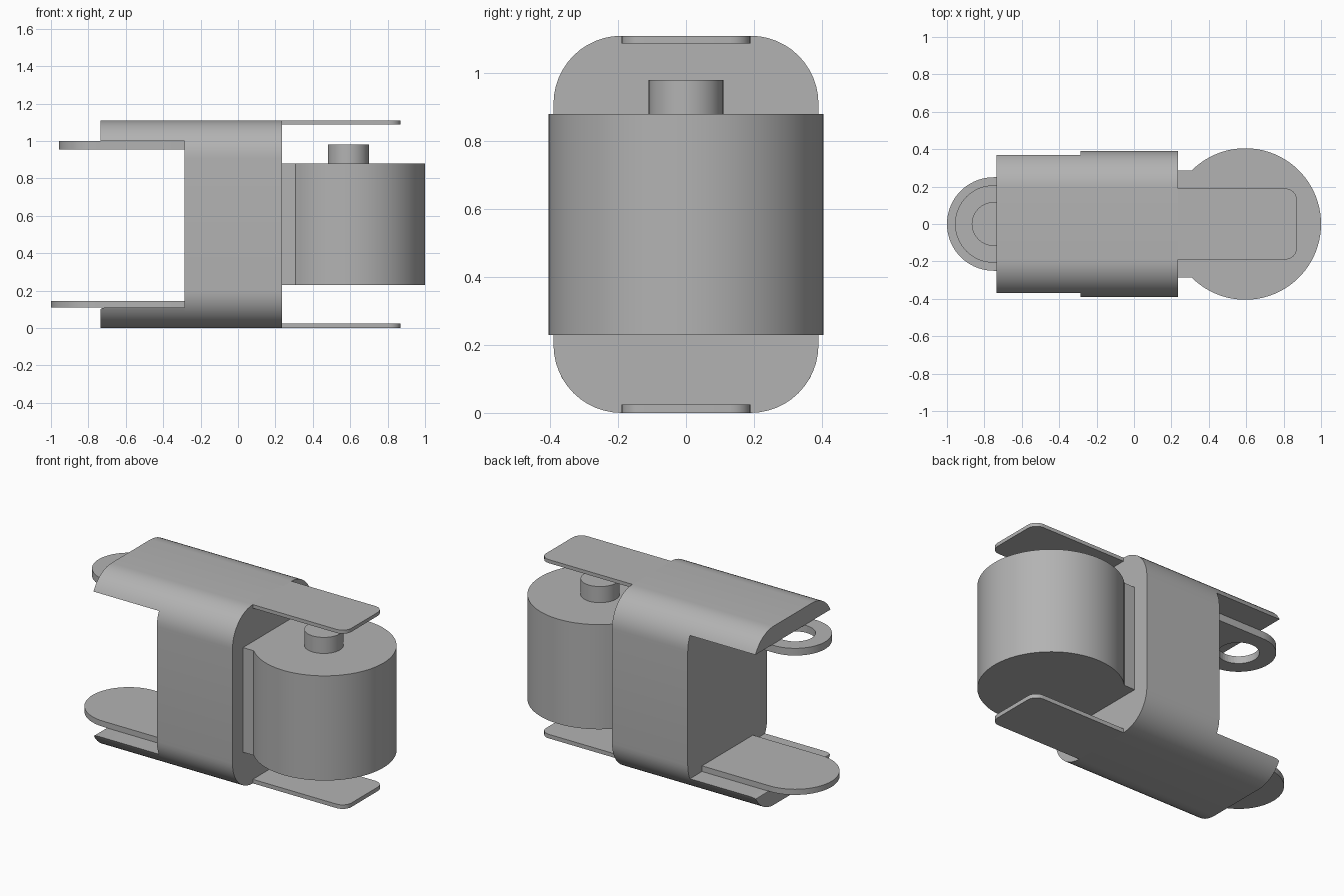
import bpy, bmesh
from math import sin, cos, pi, radians

cube = bpy.data.objects.get("Cube")
if cube:
    bpy.data.objects.remove(cube, do_unlink=True)

grey = bpy.data.materials.new("plain grey")
grey.use_nodes = True
COLOUR = (0.45, 0.45, 0.45, 1)
grey.diffuse_color = COLOUR
grey.node_tree.nodes["Principled BSDF"].inputs["Base Color"].default_value = COLOUR


def arc(cx, cy, r, a0, a1, n=12):
    """Points on an arc, angles in degrees."""
    angles = [radians(a0 + (a1 - a0) * i / n) for i in range(n + 1)]
    return [(cx + r * cos(a), cy + r * sin(a)) for a in angles]


def rounded_rect(u0, u1, v0, v1, r):
    return (arc(u1 - r, v0 + r, r, -90, 0) + arc(u1 - r, v1 - r, r, 0, 90)
            + arc(u0 + r, v1 - r, r, 90, 180) + arc(u0 + r, v0 + r, r, 180, 270))


def extrude(name, profile, lo, hi, axis="z"):
    """Solid from a closed profile: xy raised along z, or yz swept along x."""
    def place(p, h):
        return (p[0], p[1], h) if axis == "z" else (h, p[0], p[1])
    bm = bmesh.new()
    face = bm.faces.new([bm.verts.new(place(p, lo)) for p in profile])
    top = bmesh.ops.extrude_face_region(bm, geom=[face])
    shift = (0, 0, hi - lo) if axis == "z" else (hi - lo, 0, 0)
    moved = [g for g in top["geom"] if isinstance(g, bmesh.types.BMVert)]
    bmesh.ops.translate(bm, vec=shift, verts=moved)
    bmesh.ops.remove_doubles(bm, verts=bm.verts, dist=0.0005)
    bmesh.ops.recalc_face_normals(bm, faces=bm.faces)
    mesh = bpy.data.meshes.new(name)
    bm.to_mesh(mesh)
    bm.free()
    mesh.materials.append(grey)
    obj = bpy.data.objects.new(name, mesh)
    bpy.context.collection.objects.link(obj)
    return obj


def boolean(obj, cutter):
    cutter.hide_render = True
    cutter.hide_set(True)
    mod = obj.modifiers.new("cut", "BOOLEAN")
    mod.operation = "DIFFERENCE"
    mod.solver = "EXACT"
    mod.object = cutter


HEIGHT, HALF, R = 1.11, 0.39, 0.2
BACK, MID, FACE, END = -0.735, -0.285, 0.235, 0.87

# Housing with a rounded section, and the two flaps it leaves at the rear
section = rounded_rect(-HALF, HALF, 0, HEIGHT, R)
parts = [extrude("housing", section, MID, FACE, "x")]
flap_depth = 0.11
z_cut = HEIGHT - flap_depth
upper = [p for p in section if p[1] > z_cut]
edge = HALF - R + (R ** 2 - (R - flap_depth) ** 2) ** 0.5
upper = [(edge, z_cut)] + upper + [(-edge, z_cut)]
parts.append(extrude("upper_flap", upper, BACK, MID, "x"))
lower = [(y, HEIGHT - z) for y, z in upper]
lower_flap = extrude("lower_flap", lower, BACK, MID, "x")
parts.append(lower_flap)

# Rounded upper edge at the end of the lower flap
bm = bmesh.new()
bm.from_mesh(lower_flap.data)
rim = [e for e in bm.edges if all(v.co.x < BACK + 0.01 and v.co.z > flap_depth - 0.001
                                  for v in e.verts)]
bmesh.ops.bevel(bm, geom=rim, offset=0.04, segments=6, profile=0.5, affect="EDGES")
bm.to_mesh(lower_flap.data)
bm.free()

# Thin tongues over and under the drum
for name, z0, z1 in (("upper_tongue", HEIGHT - 0.022, HEIGHT), ("lower_tongue", 0, 0.025)):
    r = 0.06
    outline = ([(FACE - 0.02, -0.19)] + arc(END - r, -0.19 + r, r, -90, 0, 6)
               + arc(END - r, 0.19 - r, r, 0, 90, 6) + [(FACE - 0.02, 0.19)])
    parts.append(extrude(name, outline, z0, z1))

# Drum with a square neck, and its shaft
neck_angle = 135
drum_x, drum_r = 0.595, 0.405
neck = drum_r * sin(radians(neck_angle))
drum = ([(FACE, -neck)] + arc(drum_x, 0, drum_r, -neck_angle, neck_angle, 64) + [(FACE, neck)])
parts.append(extrude("drum", drum, 0.23, 0.88))
parts.append(extrude("shaft", arc(0.59, 0, 0.11, 0, 360, 40), 0.88, 0.98))


# Round-ended arms at the rear
def arm(name, r, z0, z1):
    outline = arc(-0.75, 0, r, 90, 270, 36) + [(MID, -r), (MID, r)]
    obj = extrude(name, outline, z0, z1)
    parts.append(obj)
    return obj


arm("lower_arm", 0.25, 0.11, 0.145)
upper_arm = arm("upper_arm", 0.207, 0.955, 1.0)
boolean(upper_arm, extrude("hole_cutter", arc(-0.75, 0, 0.115, 0, 360, 40), 0.9, 1.05))

# Smooth curves, sharp edges
for obj in parts:
    bpy.ops.object.select_all(action="DESELECT")
    obj.select_set(True)
    bpy.context.view_layer.objects.active = obj
    bpy.ops.object.shade_smooth_by_angle(angle=radians(30))
